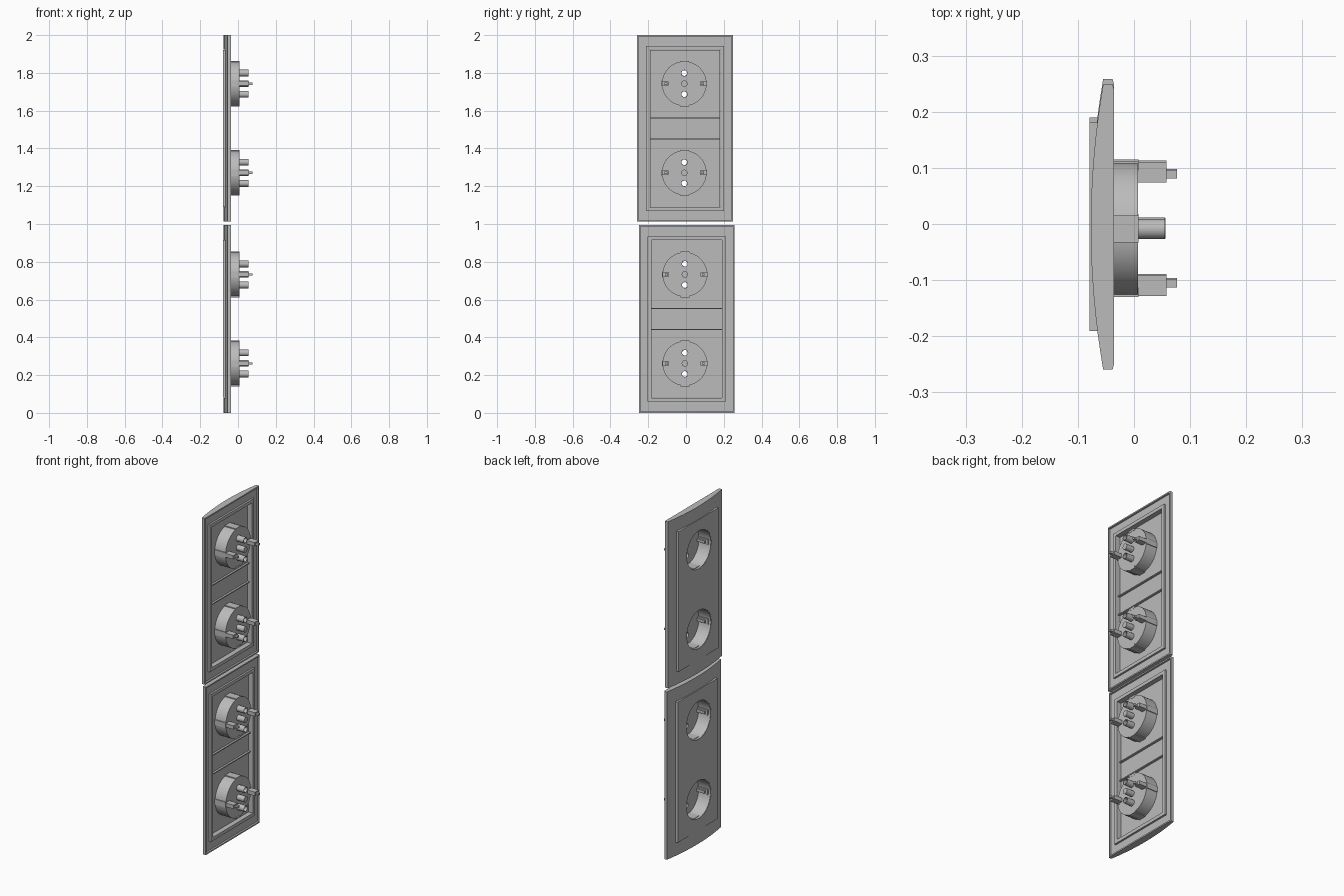
import bpy, bmesh, math
from mathutils import Matrix, Vector

if "Cube" in bpy.data.objects:
    bpy.data.objects.remove(bpy.data.objects["Cube"])

grey = bpy.data.materials.new("light_grey_plastic")
grey.use_nodes = True
COLOUR = (0.5, 0.5, 0.5, 1)
grey.diffuse_color = COLOUR
grey.node_tree.nodes["Principled BSDF"].inputs["Base Color"].default_value = COLOUR


def finish(name, bm):
    bmesh.ops.recalc_face_normals(bm, faces=bm.faces)
    mesh = bpy.data.meshes.new(name)
    bm.to_mesh(mesh)
    bm.free()
    mesh.materials.append(grey)
    ob = bpy.data.objects.new(name, mesh)
    bpy.context.collection.objects.link(ob)
    return ob


def add_box(bm, x, y, z):
    """Box from three (low, high) ranges."""
    spans = (x, y, z)
    centre = Vector([(a + b) / 2 for a, b in spans])
    size = Matrix.Diagonal([b - a for a, b in spans] + [1])
    bmesh.ops.create_cube(bm, size=1, matrix=Matrix.Translation(centre) @ size)


def add_rod(bm, x, y, z, r, sides=32, r_end=None):
    """Cylinder along x."""
    m = Matrix.Translation(((x[0] + x[1]) / 2, y, z)) @ Matrix.Rotation(math.pi / 2, 4, 'Y')
    bmesh.ops.create_cone(bm, cap_ends=True, segments=sides, radius1=r,
                          radius2=r if r_end is None else r_end, depth=x[1] - x[0], matrix=m)


def boxes(name, *ranges):
    bm = bmesh.new()
    for r in ranges:
        add_box(bm, *r)
    return finish(name, bm)


def rods(name, *specs):
    bm = bmesh.new()
    for s in specs:
        add_rod(bm, *s)
    return finish(name, bm)


def cut(ob, *cutters):
    """Subtract the cutters, bake the result and delete them."""
    for c in cutters:
        c.hide_render = True
        mod = ob.modifiers.new("cut", 'BOOLEAN')
        mod.object, mod.operation, mod.solver = c, 'DIFFERENCE', 'EXACT'
    dg = bpy.context.evaluated_depsgraph_get()
    mesh = bpy.data.meshes.new_from_object(ob.evaluated_get(dg))
    ob.modifiers.clear()
    ob.data = mesh
    for c in cutters:
        bpy.data.objects.remove(c)


def smooth(ob):
    bpy.ops.object.select_all(action='DESELECT')
    ob.select_set(True)
    bpy.context.view_layer.objects.active = ob
    bpy.ops.object.shade_smooth_by_angle(angle=math.radians(30))


HALF_W, BACK, FRONT, RING = 0.254, -0.036, -0.079, -0.047
PANEL_W, R = 0.187, 0.118


def frame(tag, y, z0, z1, p0, p1):
    """Bowed cover frame with a hollow back and an opening for the panel."""
    bm = bmesh.new()
    ys = [HALF_W * (i / 8 - 1) for i in range(17)]
    pts = [(-0.077 + 0.022 * (v / HALF_W) ** 2, v) for v in ys]
    pts += [(BACK - 0.002, HALF_W), (BACK, HALF_W - 0.008),
            (BACK, 0.008 - HALF_W), (BACK - 0.002, -HALF_W)]
    face = bm.faces.new([bm.verts.new((px, py + y, z0)) for px, py in pts])
    ext = bmesh.ops.extrude_face_region(bm, geom=[face])
    top = [g for g in ext["geom"] if isinstance(g, bmesh.types.BMVert)]
    bmesh.ops.translate(bm, verts=top, vec=(0, 0, z1 - z0))
    ob = finish(tag + "_frame", bm)
    # trough between the outer rim and the lip around the opening
    rim, lip = HALF_W - 0.008, PANEL_W + 0.02
    trough = boxes("trough_cutter", ((RING, 0), (y - rim, y + rim), (z0 + 0.008, z1 - 0.008)))
    cut(trough, boxes("lip_keeper", ((-0.2, 0.2), (y - lip, y + lip), (p0 - 0.02, p1 + 0.02))))
    hole = boxes("opening_cutter", ((-0.2, 0.2), (y - PANEL_W, y + PANEL_W), (p0, p1)))
    cut(ob, trough, hole)
    smooth(ob)


def panel(tag, y, p0, p1, sockets):
    """Flat centre panel with socket openings and two stiffening ribs."""
    w = PANEL_W - 0.001
    ob = boxes(tag + "_panel", ((FRONT, -0.064), (y - w, y + w), (p0 + 0.001, p1 - 0.001)))
    cut(ob, rods("socket_cutter", *[((-0.2, 0.2), sy, sz, R - 0.002, 48) for sy, sz in sockets]))
    smooth(ob)
    mid = (p0 + p1) / 2
    boxes(tag + "_ribs", *[((-0.065, -0.052), (y - w, y + w), (mid + s * 0.056 - 0.003, mid + s * 0.056 + 0.003))
                           for s in (-1, 1)])


def socket(tag, y, z):
    """Recessed cup with hollow contacts, screw, keys and earth clips."""
    cup = rods(tag + "_cup", ((FRONT + 0.001, 0.007), y, z, R, 48))
    cut(cup,
        rods("cavity_cutter", ((-0.2, 0.0), y, z, R - 0.006, 48)),
        rods("pin_hole_cutter", *[((-0.1, 0.1), y, z + s * 0.056, 0.0155, 20) for s in (-1, 1)]))
    smooth(cup)
    tubes = rods(tag + "_contact_tubes", *[((0.0, 0.055), y, z + s * 0.056, 0.018, 20) for s in (-1, 1)])
    cut(tubes, rods("bore_cutter", *[((-0.1, 0.1), y, z + s * 0.056, 0.015, 20) for s in (-1, 1)]))
    smooth(tubes)
    smooth(rods(tag + "_centre_screw", ((-0.004, 0.056), y, z, 0.017, 20)))
    boxes(tag + "_keys", *[((-0.064, 0.008), (y - 0.024, y + 0.024),
                            tuple(sorted((z + s * 0.108, z + s * 0.121)))) for s in (-1, 1)])
    sides = []
    for s in (-1, 1):
        def span(a, b):
            return tuple(sorted((y + s * a, y + s * b)))
        sides += [((0.004, 0.058), span(0.083, 0.119), (z - 0.011, z + 0.011)),
                  ((-0.064, 0.008), span(0.104, 0.121), (z - 0.016, z + 0.016)),
                  ((0.058, 0.077), span(0.09, 0.104), (z - 0.006, z + 0.006)),
                  ((-0.05, 0.004), span(0.094, 0.106), (z - 0.008, z + 0.008))]
    boxes(tag + "_earth_clips", *sides)


# two double plates, one above the other
layout = (("upper", -0.005, 1.013, 2.0, 1.09, 1.923, (1.743, 1.271)),
          ("lower", 0.004, 0.0, 0.995, 0.08, 0.915, (0.733, 0.262)))
for tag, y, z0, z1, p0, p1, heights in layout:
    frame(tag, y, z0, z1, p0, p1)
    spots = [(y - 0.004 - 0.006 * (tag == "lower"), h) for h in heights]
    panel(tag, y, p0, p1, spots)
    for place, (sy, sz) in zip(("top", "bottom"), spots):
        socket(f"{tag}_{place}_socket", sy, sz)
